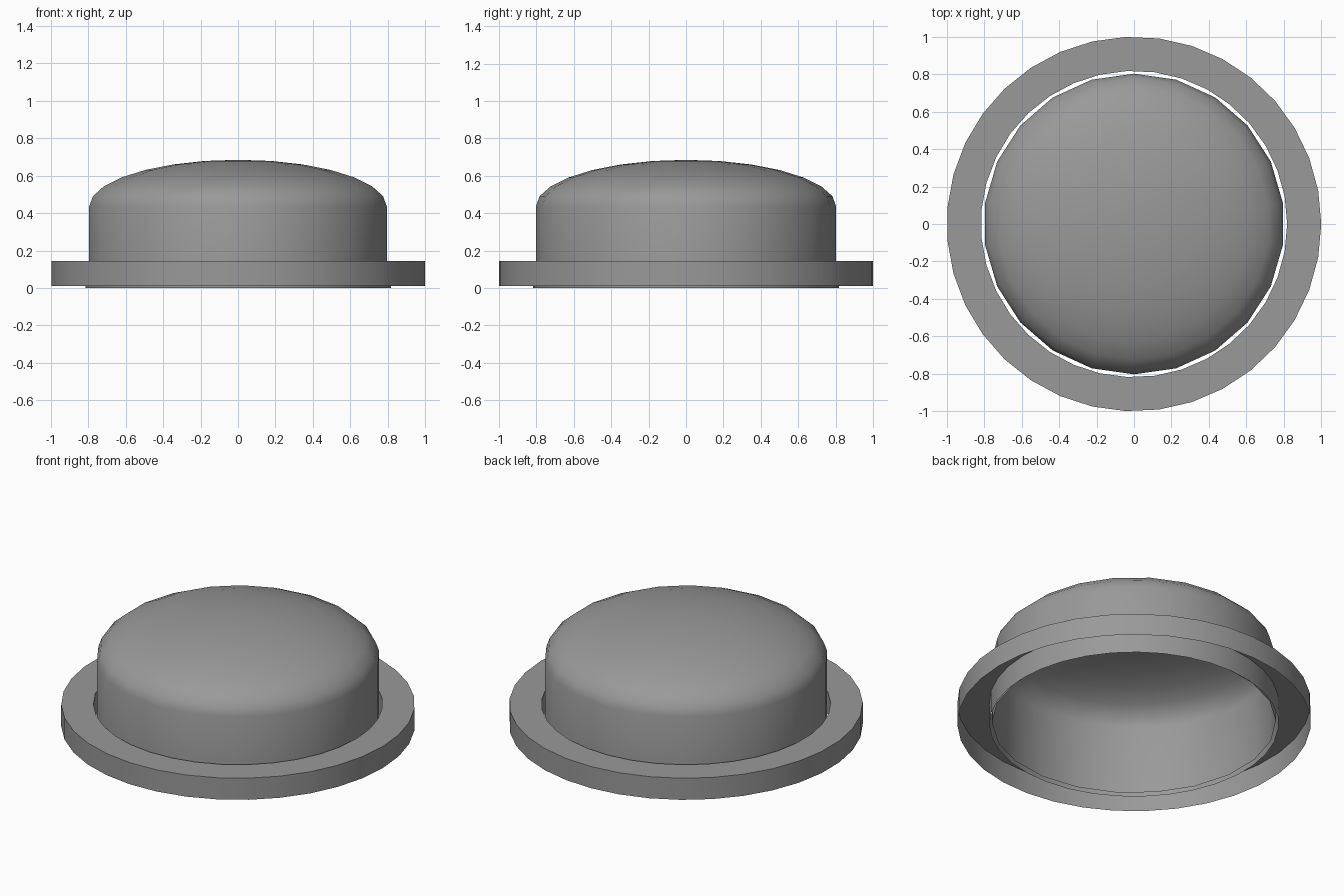
import bpy, bmesh, math

if "Cube" in bpy.data.objects:
    bpy.data.objects.remove(bpy.data.objects["Cube"])

# Dark grey plastic shared by both parts
grey = bpy.data.materials.new("dark_grey")
grey.diffuse_color = (0.32, 0.32, 0.32, 1)
grey.use_nodes = True
grey.node_tree.nodes["Principled BSDF"].inputs["Base Color"].default_value = grey.diffuse_color


def lathe(name, profile, sides, start=0.0, angle=40):
    """Revolve an open (radius, z) profile around z; radius 0 makes a pole."""
    bm = bmesh.new()
    rings = []
    for r, z in profile:
        if r == 0:
            rings.append([bm.verts.new((0, 0, z))] * sides)
        else:
            rings.append([bm.verts.new((r * math.cos(start + math.tau * i / sides),
                                        r * math.sin(start + math.tau * i / sides), z))
                          for i in range(sides)])
    for a, b in zip(rings, rings[1:]):
        for i in range(sides):
            j = (i + 1) % sides
            quad = [a[i], a[j], b[j], b[i]]
            bm.faces.new(list(dict.fromkeys(quad)))
    mesh = bpy.data.meshes.new(name)
    bm.to_mesh(mesh)
    bm.free()
    mesh.materials.append(grey)
    obj = bpy.data.objects.new(name, mesh)
    bpy.context.collection.objects.link(obj)
    bpy.context.view_layer.objects.active = obj
    obj.select_set(True)
    bpy.ops.object.shade_smooth_by_angle(angle=math.radians(angle))
    obj.select_set(False)
    return obj


# Collar: hollow channel open underneath, inner wall slightly deeper
lathe("collar_ring", [(1.0, 0.01), (1.0, 0.145), (0.818, 0.145), (0.818, 0.0)], 35)

# Button cap: straight wall with an elliptical dome, open underneath
STEPS = 7
dome = [(0.803 * math.cos(t), 0.435 + 0.25 * math.sin(t))
        for t in (math.pi / 2 * k / STEPS for k in range(STEPS))]
lathe("button_cap", [(0.803, 0.015)] + dome + [(0, 0.685)], 22, math.pi / 2, 60)
